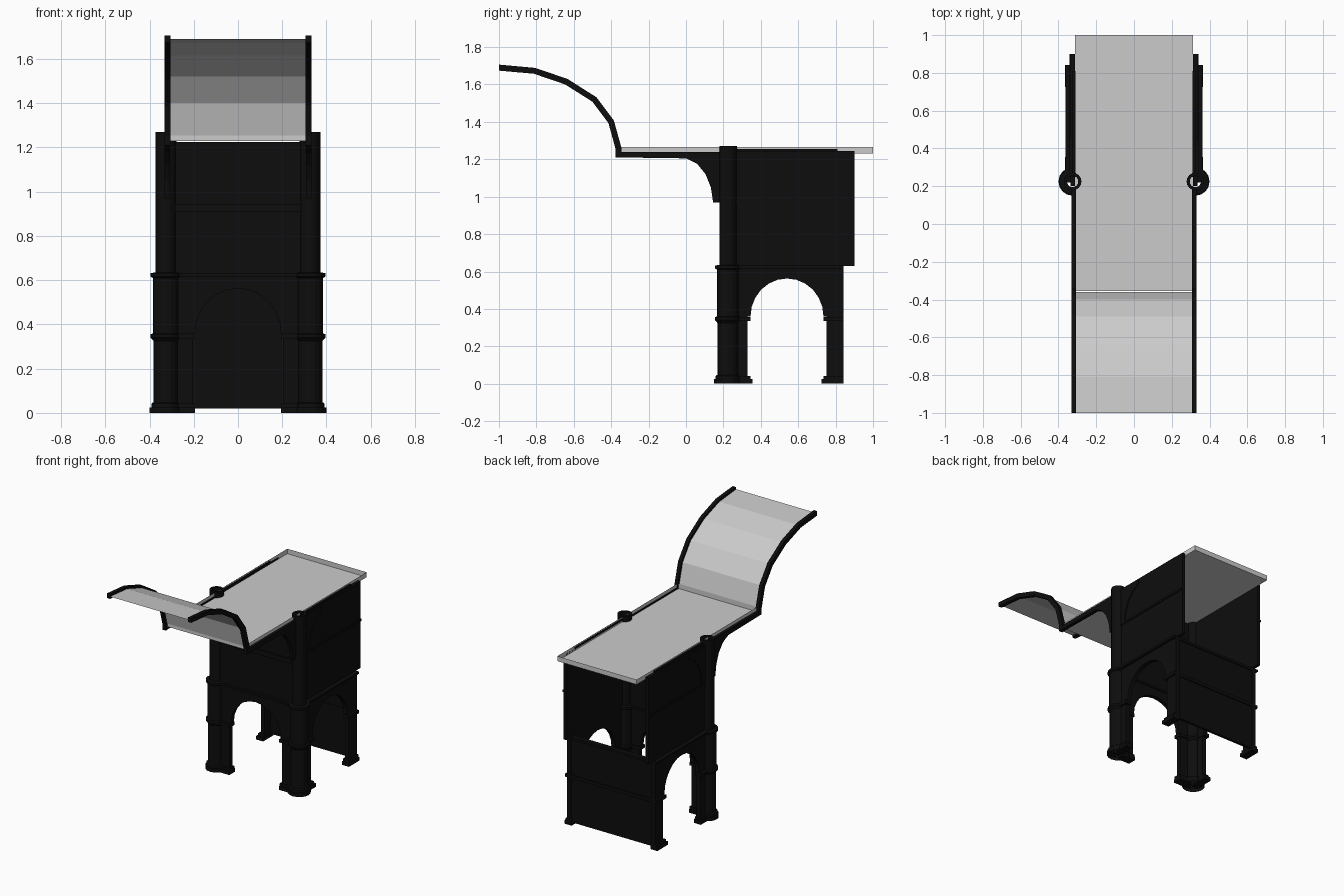
import bpy, bmesh, math
from mathutils import Vector

if "Cube" in bpy.data.objects:
    bpy.data.objects.remove(bpy.data.objects["Cube"])

black = bpy.data.materials.new("black_metal")
black.diffuse_color = (0.004, 0.004, 0.004, 1)
black.use_nodes = True
black.node_tree.nodes["Principled BSDF"].inputs["Base Color"].default_value = black.diffuse_color


def finish(name, bm, mat=None, recalc=True):
    if recalc:
        bmesh.ops.recalc_face_normals(bm, faces=bm.faces)
    me = bpy.data.meshes.new(name)
    bm.to_mesh(me)
    bm.free()
    ob = bpy.data.objects.new(name, me)
    bpy.context.collection.objects.link(ob)
    if mat:
        me.materials.append(mat)
    return ob


def prism(name, pts, axis, a, b, mat=black):
    """Extrude a 2D outline (other-axis, z) along x or y from a to b."""
    bm = bmesh.new()
    def at(p, d):
        return (d, p[0], p[1]) if axis == "x" else (p[0], d, p[1])
    lo = [bm.verts.new(at(p, a)) for p in pts]
    hi = [bm.verts.new(at(p, b)) for p in pts]
    bm.faces.new(lo)
    bm.faces.new(hi[::-1])
    n = len(pts)
    for i in range(n):
        j = (i + 1) % n
        bm.faces.new((lo[i], hi[i], hi[j], lo[j]))
    return finish(name, bm, mat)


def box(name, x0, x1, y0, y1, z0, z1, mat=black):
    return prism(name, [(y0, z0), (y1, z0), (y1, z1), (y0, z1)], "x", x0, x1, mat)


def arched(u0, u1, c, r, jamb, spring, top):
    """Wall outline with an arched opening centred on c."""
    arc = [(c - r * math.cos(t), spring + r * 1.04 * math.sin(t))
           for t in (math.pi * i / 12 for i in range(13))]
    return [(u0, 0), (c - jamb, 0), (c - jamb, spring)] + arc + \
           [(c + jamb, spring), (c + jamb, 0), (u1, 0), (u1, top), (u0, top)]


def lathe(name, prof, cx, cy, n=16):
    bm = bmesh.new()
    rings = [[bm.verts.new((cx + r * math.cos(2 * math.pi * i / n),
                            cy + r * math.sin(2 * math.pi * i / n), z))
              for i in range(n)] for r, z in prof]
    for lo, hi in zip(rings, rings[1:]):
        for i in range(n):
            j = (i + 1) % n
            bm.faces.new((lo[i], lo[j], hi[j], hi[i]))
    return finish(name, bm, black)


# Profiles
column_prof = [(.075, 0), (.075, .025), (.067, .025), (.067, .042), (.057, .048),
               (.057, .325), (.066, .335), (.071, .34), (.071, .355), (.06, .36),
               (.06, .61), (.071, .617), (.071, .632), (.047, .635), (.047, 1.27),
               (.03, 1.27), (.03, 0)]
sail = [(-.36, 1.255), (-.40, 1.40), (-.49, 1.52), (-.64, 1.615), (-.81, 1.673), (-1.0, 1.69)]
bracket = [(.18, .97), (.145, .97), (.133, 1.05), (.105, 1.12), (.06, 1.175), (0, 1.205)]

# Curved rib outline: sail path widened on both sides
path = [Vector((-.36, 1.21))] + [Vector(p) for p in sail]
left, right = [], []
for i, p in enumerate(path):
    d = (path[min(i + 1, len(path) - 1)] - path[max(i - 1, 0)]).normalized()
    nrm = Vector((-d.y, d.x)) * .016
    left.append(p + nrm)
    right.append(p - nrm)
rib = [(max(p.x, -1.0), p.y) for p in left + right[::-1]]

# Sides, repeated left and right
for s, side in ((-1, "left"), (1, "right")):
    lathe(side + "_column", column_prof, s * .325, .225)
    prism(side + "_lower_wall", arched(.22, .843, .54, .195, .21, .36, .63), "x", s * .315, s * .345)
    box(side + "_upper_wall", s * .312, s * .335, .2, .90, .63, 1.245)
    box(side + "_top_rail", s * .31, s * .325, .25, .81, 1.24, 1.255)
    # Raised mouldings on the side wall
    box(side + "_cornice", s * .312, s * .363, .22, .843, .617, .632)
    box(side + "_upper_moulding", s * .33, s * .342, .25, .90, .965, .98)
    for y0, y1, part in ((.25, .335, "front_jamb"), (.745, .843, "rear_jamb")):
        e0, e1 = (0, .02) if y0 < .5 else (-.02, 0)
        box(f"{side}_{part}_foot", s * .31, s * .365, y0 + e0, y1 + e1, 0, .025)
        box(f"{side}_{part}_plinth", s * .312, s * .357, y0 + e0 * .5, y1 + e1 * .5, .025, .042)
        box(f"{side}_{part}_impost", s * .312, s * .36, y0 + e0 * .5, y1 + e1 * .5, .335, .358)
    # Roof bracket with long arm, and its shallow mirror on the wall
    prism(side + "_bracket", bracket + [(-.36, 1.21), (-.36, 1.24), (.18, 1.24)], "x", s * .307, s * .332)
    rear = [(.45 - y, z) for y, z in bracket]
    prism(side + "_rear_spandrel", rear + [(.45, 1.24), (.27, 1.24)], "x", s * .33, s * .341)
    prism(side + "_sail_rib", rib, "x", s * .306, s * .332)
    # Front jamb mouldings
    xa, xb = s * .195, s * .285
    box(side + "_entrance_foot", xa, xb, .18, .245, 0, .025)
    box(side + "_entrance_plinth", xa, xb, .187, .24, .025, .042)
    box(side + "_entrance_impost", xa, xb, .185, .24, .335, .358)

# Front wall
prism("front_lower_wall", arched(-.3, .3, 0, .195, .205, .36, .63), "y", .2, .232)
box("front_upper_wall", -.3, .3, .205, .228, .63, 1.225)
box("front_cornice", -.29, .29, .188, .24, .617, .632)
box("front_upper_moulding", -.285, .285, .195, .21, .91, .945)

# Back wall, lower storey only
box("back_lower_wall", -.345, .345, .815, .835, .02, .625)
for z0, z1 in ((.335, .358), (.612, .63)):
    box("back_moulding", -.35, .35, .81, .843, z0, z1)

# Roof tray: floor and raised rim
bm = bmesh.new()
xy = [(-.312, -.355), (.312, -.355), (.312, 1), (-.312, 1)]
lo = [bm.verts.new((x, y, 1.23)) for x, y in xy]
hi = [bm.verts.new((x, y, 1.265)) for x, y in xy]
bm.faces.new(lo)
for i in range(4):
    j = (i + 1) % 4
    bm.faces.new((lo[i], lo[j], hi[j], hi[i]))
finish("roof_tray", bm)

# Curved sail panel in facets
bm = bmesh.new()
rows = [[bm.verts.new((x, y, z)) for x in (-.312, .312)] for y, z in sail]
for a, b in zip(rows, rows[1:]):
    bm.faces.new((a[0], a[1], b[1], b[0]))
finish("sail_panel", bm, recalc=False)
